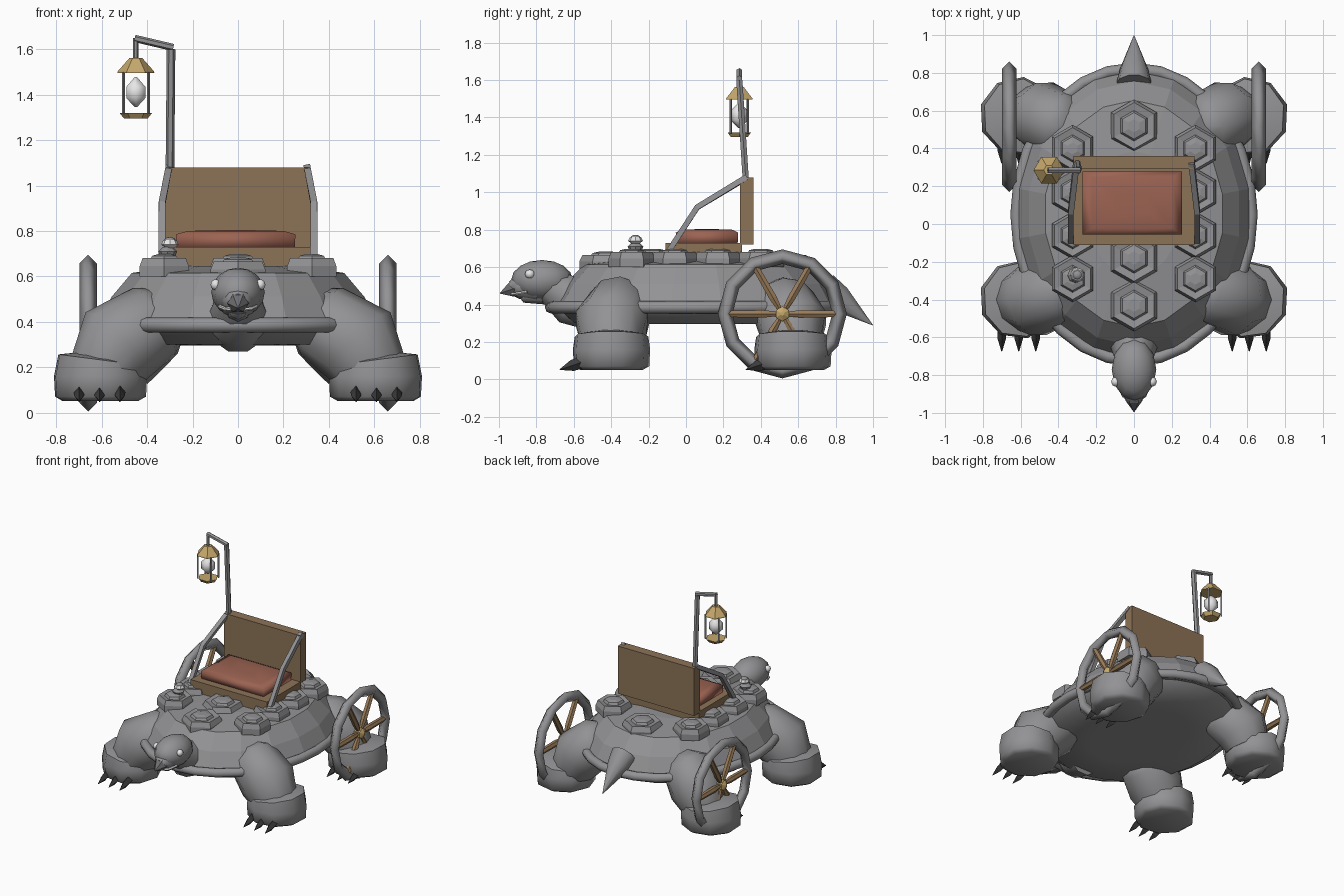
import bpy, bmesh, math
from mathutils import Vector, Matrix

if "Cube" in bpy.data.objects:
    bpy.data.objects.remove(bpy.data.objects["Cube"])

def material(name, rgb):
    m = bpy.data.materials.new(name)
    m.diffuse_color = (*rgb, 1)
    m.use_nodes = True
    m.node_tree.nodes["Principled BSDF"].inputs["Base Color"].default_value = m.diffuse_color
    return m

GREY = material("stone grey", (0.29, 0.29, 0.30))
METAL = material("iron grey", (0.16, 0.16, 0.17))
DARK = material("claw black", (0.045, 0.045, 0.047))
WOOD = material("brown wood", (0.265, 0.17, 0.095))
SPOKE = material("spoke wood", (0.32, 0.20, 0.10))
RED = material("red cushion", (0.33, 0.125, 0.085))
GOLD = material("brass", (0.56, 0.39, 0.15))
WHITE = material("pale glass", (0.80, 0.80, 0.80))

def finish(bm, name, mat, angle=None):
    bmesh.ops.recalc_face_normals(bm, faces=bm.faces)
    me = bpy.data.meshes.new(name)
    bm.to_mesh(me)
    bm.free()
    me.materials.append(mat)
    ob = bpy.data.objects.new(name, me)
    bpy.context.collection.objects.link(ob)
    if angle:
        bpy.ops.object.select_all(action='DESELECT')
        ob.select_set(True)
        bpy.context.view_layer.objects.active = ob
        bpy.ops.object.shade_smooth_by_angle(angle=math.radians(angle))
    return ob

def skin(bm, rings, closed=False):
    """Joins equal rings of points into a capped or closed surface."""
    vs = [[bm.verts.new(p) for p in r] for r in rings]
    n = len(vs[0])
    for a, b in zip(vs, vs[1:] + vs[:1] if closed else vs[1:]):
        for i in range(n):
            bm.faces.new((a[i], a[(i + 1) % n], b[(i + 1) % n], b[i]))
    if not closed:
        bm.faces.new(vs[0])
        bm.faces.new(vs[-1])

def lathe(name, profile, mat, n=6, at=(0, 0, 0), turn=0.0, angle=None, rot=None):
    """Profile entries are (radius x, radius y, z)."""
    bm = bmesh.new()
    t = [turn + 2 * math.pi * i / n for i in range(n)]
    skin(bm, [[(rx * math.cos(a), ry * math.sin(a), z) for a in t] for rx, ry, z in profile])
    m = Matrix.Translation(at)
    bmesh.ops.transform(bm, matrix=m @ rot if rot else m, verts=bm.verts)
    return finish(bm, name, mat, angle)

def tube(name, pts, radii, mat, n=6, angle=None, turn=0.0):
    """Round bar through points, with one radius for each point."""
    pts = [Vector(p) for p in pts]
    bm, rings = bmesh.new(), []
    for i, p in enumerate(pts):
        d = (pts[min(i + 1, len(pts) - 1)] - pts[max(i - 1, 0)]).normalized()
        side = d.cross(Vector((0, 1, 0.01))).normalized()
        up = side.cross(d)
        rings.append([p + radii[i] * (math.cos(a) * side + math.sin(a) * up)
                      for a in (turn + 2 * math.pi * k / n for k in range(n))])
    skin(bm, rings)
    return finish(bm, name, mat, angle)

def ring(name, centre, a, b, r, mat, plane, n, m, angle=50):
    """Elliptical hoop, in the ground plane (xy) or upright (yz)."""
    bm, rings = bmesh.new(), []
    for i in range(n):
        t = 2 * math.pi * i / n
        row = []
        for k in range(m):
            s = 2 * math.pi * k / m
            u, v = (a + r * math.cos(s)) * math.cos(t), (b + r * math.cos(s)) * math.sin(t)
            w = r * math.sin(s)
            row.append(Vector(centre) + Vector((u, v, w) if plane == "xy" else (w, u, v)))
        rings.append(row)
    skin(bm, rings, True)
    return finish(bm, name, mat, angle)

def box(name, x, y, z, mat):
    bm = bmesh.new()
    bmesh.ops.create_cube(bm, size=1)
    for v in bm.verts:
        v.co = [lo + (c + 0.5) * (hi - lo) for c, (lo, hi) in zip(v.co, (x, y, z))]
    return finish(bm, name, mat)

def ball(name, at, size, mat, u=12, v=8):
    bm = bmesh.new()
    bmesh.ops.create_uvsphere(bm, u_segments=u, v_segments=v, radius=1)
    bmesh.ops.transform(bm, matrix=Matrix.Translation(at) @ Matrix.Diagonal((*size, 1)), verts=bm.verts)
    return finish(bm, name, mat, 60)

# Shell, belly and rim
lathe("shell", [(0.62, 0.755, 0.36), (0.625, 0.76, 0.40), (0.565, 0.70, 0.51),
                (0.475, 0.60, 0.615), (0.25, 0.33, 0.645)], GREY, 18, (0, 0.055, 0), math.pi / 18)
lathe("belly", [(0.30, 0.40, 0.295), (0.55, 0.66, 0.30), (0.61, 0.74, 0.37)], GREY, 32, (0, 0.055, 0), angle=60)
ring("shell_rim", (0, 0.05, 0.385), 0.622, 0.772, 0.033, GREY, "xy", 28, 8)

# Hexagonal shell plates
plates = [(0, 0.52, 0.14), (0, -0.18, 0.14), (0, -0.43, 0.14)]
for s in (-1, 1):
    plates += [(s * 0.325, y, 0.125) for y in (0.40, 0.17, -0.06, -0.29)]
for x, y, r in plates:
    drop = 0.015 if abs(y - 0.05) > 0.4 else 0
    prof = [(1, 0.60), (1, 0.645), (0.88, 0.68), (0.58, 0.673), (0.5, 0.69), (0.25, 0.698)]
    lathe("shell_plate", [(k * r, k * r, z - drop) for k, z in prof], GREY, 6, (x, y, 0), math.pi / 2)

# Neck, head, beak, mouth, eyes and tail
tube("neck", [(0, -0.52, 0.40), (0, -0.62, 0.42), (0, -0.72, 0.50)], [0.14, 0.135, 0.10], GREY, 10, 60)
ball("head", (0, -0.77, 0.53), (0.118, 0.165, 0.108), GREY, 12, 8)
tube("snout", [(0, -0.80, 0.50), (0, -0.90, 0.495), (0, -0.935, 0.485)], [0.09, 0.065, 0.04], GREY, 8, 60)
tube("beak", [(0, -0.915, 0.485), (0, -0.935, 0.48), (0, -0.995, 0.46)], [0.05, 0.045, 0.002], METAL, 6)
tube("lower_jaw", [(0, -0.76, 0.46), (0, -0.87, 0.45), (0, -0.91, 0.455)], [0.06, 0.04, 0.01], GREY, 8, 50)
tube("tail", [(0, 0.74, 0.48), (0, 0.82, 0.43), (0, 0.998, 0.29)], [0.095, 0.075, 0.002], GREY, 10, 50)
for s in (-1, 1):
    ball("eye", (s * 0.098, -0.835, 0.563), (0.023, 0.026, 0.024), WHITE, 8, 6)
    tube("mouth_line", [(s * 0.082, -0.85, 0.468), (s * 0.058, -0.91, 0.458), (s * 0.03, -0.93, 0.455)],
         [0.008] * 3, WHITE, 5)

# Legs, feet and claws
for s in (-1, 1):
    for y, out in ((-0.40, -1), (0.57, 1)):
        top = y - out * 0.05
        knee, r = (0.49, 0.19) if out > 0 else (0.53, 0.20)
        tube("upper_leg", [(s * 0.30, top, 0.44), (s * 0.37, top, 0.40), (s * knee, y, 0.30),
                           (s * (knee + 0.05), y, 0.19)], [0.12, 0.175, r, r - 0.035], GREY, 10, 60)
        foot = lathe("foot", [(0.17, 0.17, 0.05), (0.205, 0.205, 0.07), (0.21, 0.21, 0.16),
                              (0.19, 0.20, 0.235), (0.10, 0.10, 0.255)],
                     GREY, 9, (s * 0.61, y, 0), s * 0.3 + (0 if s > 0 else math.pi), 60)
        for v in foot.data.vertices:  # tops of the feet lean inward
            if v.co.z > 0.2:
                v.co.z += 0.13 * (abs(v.co.x) - 0.63)
        for x in (0.52, 0.61, 0.70):
            lathe("claw", [(0.024, 0.032, -0.03), (0.022, 0.03, 0.03), (0.002, 0.002, 0.10)], DARK, 4,
                  (s * x, y - (0.155 if out > 0 else 0.18), 0.083), rot=Matrix.Rotation(math.radians(108), 4, 'X'))

# Wheels with spokes and hubs
for s in (-1, 1):
    c = Vector((s * 0.66, 0.515, 0.35))
    ring("wheel_rim", c, 0.306, 0.306, 0.039, GREY, "yz", 12, 4, 95)
    for i in range(6):
        d = Vector((0, math.cos(i * math.pi / 3), math.sin(i * math.pi / 3)))
        tube("spoke", [c + d * 0.02, c + d * 0.10, c + d * 0.30], [0.013, 0.023, 0.020], SPOKE, 6)
    lathe("hub", [(0.01, 0.01, -0.038), (0.04, 0.04, -0.022), (0.04, 0.04, 0.022), (0.01, 0.01, 0.038)],
          GOLD, 6, c, rot=Matrix.Rotation(math.pi / 2, 4, 'Y'))

# Seat, backrest and cushion
box("seat_base", (-0.32, 0.32), (-0.11, 0.30), (0.62, 0.73), WOOD)
box("seat_back", (-0.32, 0.32), (0.29, 0.36), (0.72, 1.08), WOOD)
lathe("cushion", [(0.368, 0.232, 0.72), (0.372, 0.236, 0.785), (0.30, 0.19, 0.80), (0.12, 0.07, 0.803)],
      RED, 4, (-0.01, 0.112, 0), math.pi / 4, 89)

# Arm rails and lamp post
for s in (-1, 1):
    tube("arm_rail", [(s * 0.335, -0.09, 0.69), (s * 0.335, 0.06, 0.92), (s * 0.305, 0.325, 1.08)],
         [0.021] * 3, GREY, 4, turn=math.pi / 4)
tube("lamp_post", [(-0.30, 0.32, 1.06), (-0.295, 0.285, 1.60)], [0.019] * 2, GREY, 6)
tube("lamp_arm", [(-0.285, 0.285, 1.608), (-0.455, 0.285, 1.648)], [0.016] * 2, GREY, 6)
tube("lamp_hook", [(-0.45, 0.285, 1.65), (-0.45, 0.285, 1.55)], [0.012] * 2, GREY, 6)

# Lantern
L = (-0.45, 0.285, 0)
lathe("lantern_roof", [(0.082, 0.082, 1.495), (0.08, 0.08, 1.503), (0.028, 0.028, 1.562)], GOLD, 6, L)
lathe("lantern_base", [(0.052, 0.052, 1.295), (0.072, 0.072, 1.32)], GOLD, 6, L)
lathe("lantern_light", [(0.006, 0.006, 1.345), (0.048, 0.048, 1.385), (0.048, 0.048, 1.435), (0.006, 0.006, 1.478)],
      WHITE, 6, L, math.pi / 6, 80)
for sx in (-1, 1):
    for sy in (-1, 1):
        x, y = L[0] + sx * 0.055, L[1] + sy * 0.045
        tube("lantern_bar", [(x, y, 1.315), (x, y, 1.50)], [0.007] * 2, GREY, 4)

# Small ornament resting on a shell plate
lathe("ornament_base", [(0.03, 0.03, 0.68), (0.042, 0.042, 0.71), (0.02, 0.02, 0.73)], GREY, 8, (-0.31, -0.27, 0))
lathe("ornament_bowl", [(0.02, 0.02, 0.725), (0.038, 0.04, 0.74), (0.03, 0.03, 0.76)], WHITE, 8, (-0.30, -0.27, 0))
ball("ornament_top", (-0.30, -0.27, 0.757), (0.026, 0.026, 0.016), GREY, 8, 6)
